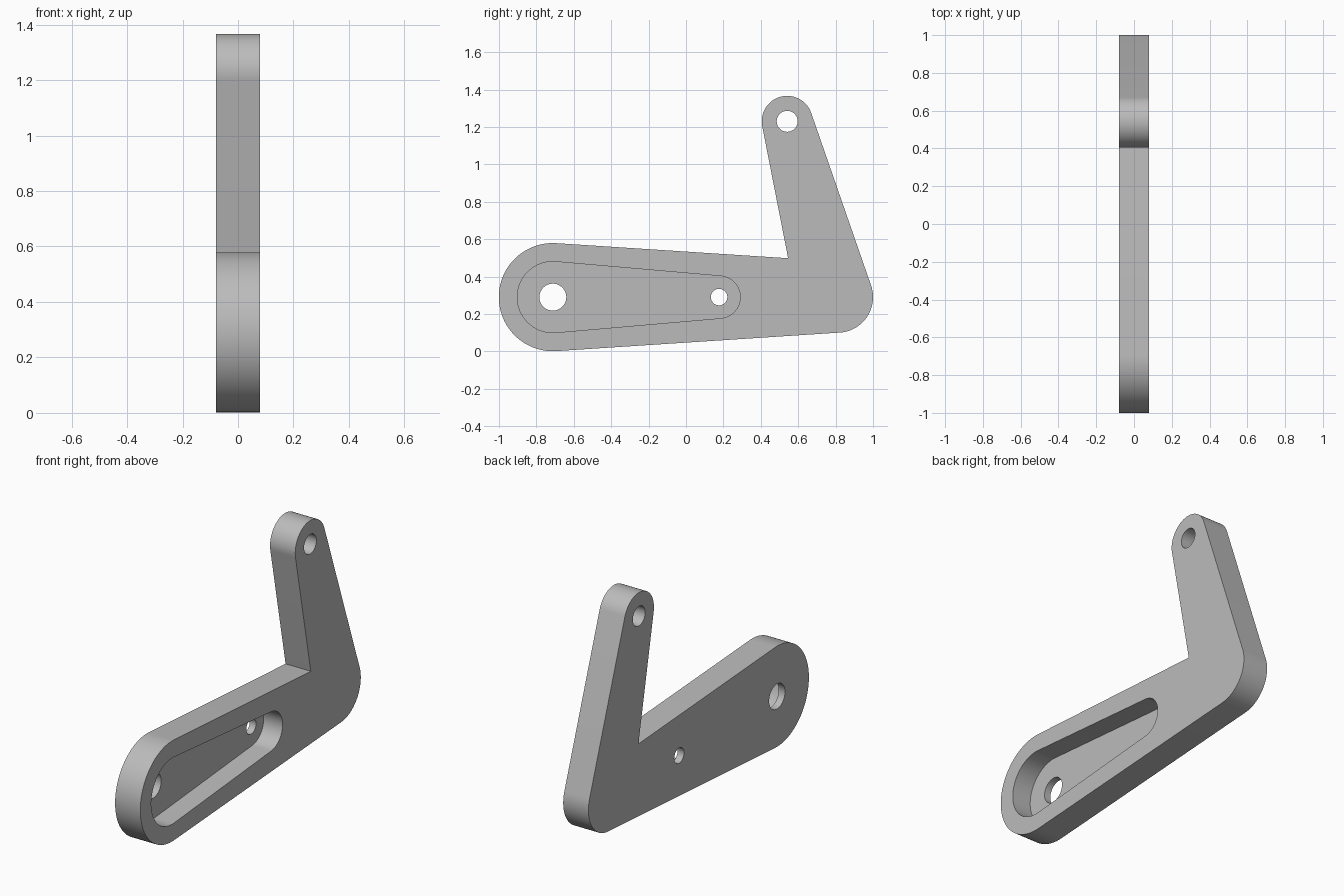
import bpy, bmesh, math
from mathutils import Vector

if "Cube" in bpy.data.objects:
    bpy.data.objects.remove(bpy.data.objects["Cube"])

HALF = 0.08           # half thickness of the plate
POCKET_FLOOR = -0.04  # x of the pocket floor

grey = bpy.data.materials.new("grey metal")
grey.diffuse_color = (0.5, 0.5, 0.5, 1)
grey.use_nodes = True
grey.node_tree.nodes["Principled BSDF"].inputs["Base Color"].default_value = grey.diffuse_color


def outline(circles, step=math.radians(4)):
    """Anticlockwise outline of tangent lines and arcs round (y, z, radius) circles."""
    normals = []
    for i, (y1, z1, r1) in enumerate(circles):
        y2, z2, r2 = circles[(i + 1) % len(circles)]
        d = Vector((y2 - y1, z2 - z1))
        s = (r1 - r2) / d.length
        d.normalize()
        n = Vector((d.y, -d.x)) * math.sqrt(1 - s * s) + d * s
        normals.append(math.atan2(n.y, n.x))
    pts = []
    for i, (y, z, r) in enumerate(circles):
        if r == 0:  # plain corner
            pts.append((y, z))
            continue
        start = normals[i - 1]
        sweep = (normals[i] - start) % math.tau
        count = max(2, round(sweep / step))
        for k in range(count + 1):
            a = start + sweep * k / count
            pts.append((y + r * math.cos(a), z + r * math.sin(a)))
    return pts


def disc(y, z, r, count=64):
    return [(y + r * math.cos(math.tau * k / count),
             z + r * math.sin(math.tau * k / count)) for k in range(count)]


def prism(name, pts, x0, x1):
    """Extrude a side profile along x."""
    bm = bmesh.new()
    face = bm.faces.new([bm.verts.new((x0, y, z)) for y, z in pts])
    ext = bmesh.ops.extrude_face_region(bm, geom=[face])["geom"]
    bmesh.ops.translate(bm, vec=(x1 - x0, 0, 0),
                        verts=[v for v in ext if isinstance(v, bmesh.types.BMVert)])
    bmesh.ops.recalc_face_normals(bm, faces=bm.faces)
    mesh = bpy.data.meshes.new(name)
    bm.to_mesh(mesh)
    bm.free()
    mesh.materials.append(grey)
    obj = bpy.data.objects.new(name, mesh)
    bpy.context.collection.objects.link(obj)
    return obj


# Angled lever plate: large end, elbow, upper end, inner corner
pivot = (-0.712, 0.29)
lever = prism("lever_plate", outline([
    (*pivot, 0.289), (0.81, 0.29, 0.19), (0.541, 1.23, 0.136), (0.546, 0.498, 0)]),
    -HALF, HALF)

# Tapered pocket on one side, then three through holes
cutters = [
    prism("pocket_cutter", outline([(*pivot, 0.19), (0.177, 0.29, 0.113)]),
          POCKET_FLOOR, 0.2),
    prism("pivot_hole_cutter", disc(*pivot, 0.072), -0.2, 0.2),
    prism("small_hole_cutter", disc(0.177, 0.29, 0.044), -0.2, 0.2),
    prism("upper_hole_cutter", disc(0.541, 1.23, 0.056), -0.2, 0.2),
]
bpy.context.view_layer.objects.active = lever
lever.select_set(True)
for cutter in cutters:
    mod = lever.modifiers.new(cutter.name, 'BOOLEAN')
    mod.operation = 'DIFFERENCE'
    mod.solver = 'EXACT'
    mod.object = cutter
    bpy.ops.object.modifier_apply(modifier=mod.name)
    bpy.data.objects.remove(cutter)

# Smooth arcs, sharp rims
bpy.ops.object.shade_smooth_by_angle(angle=math.radians(30))
